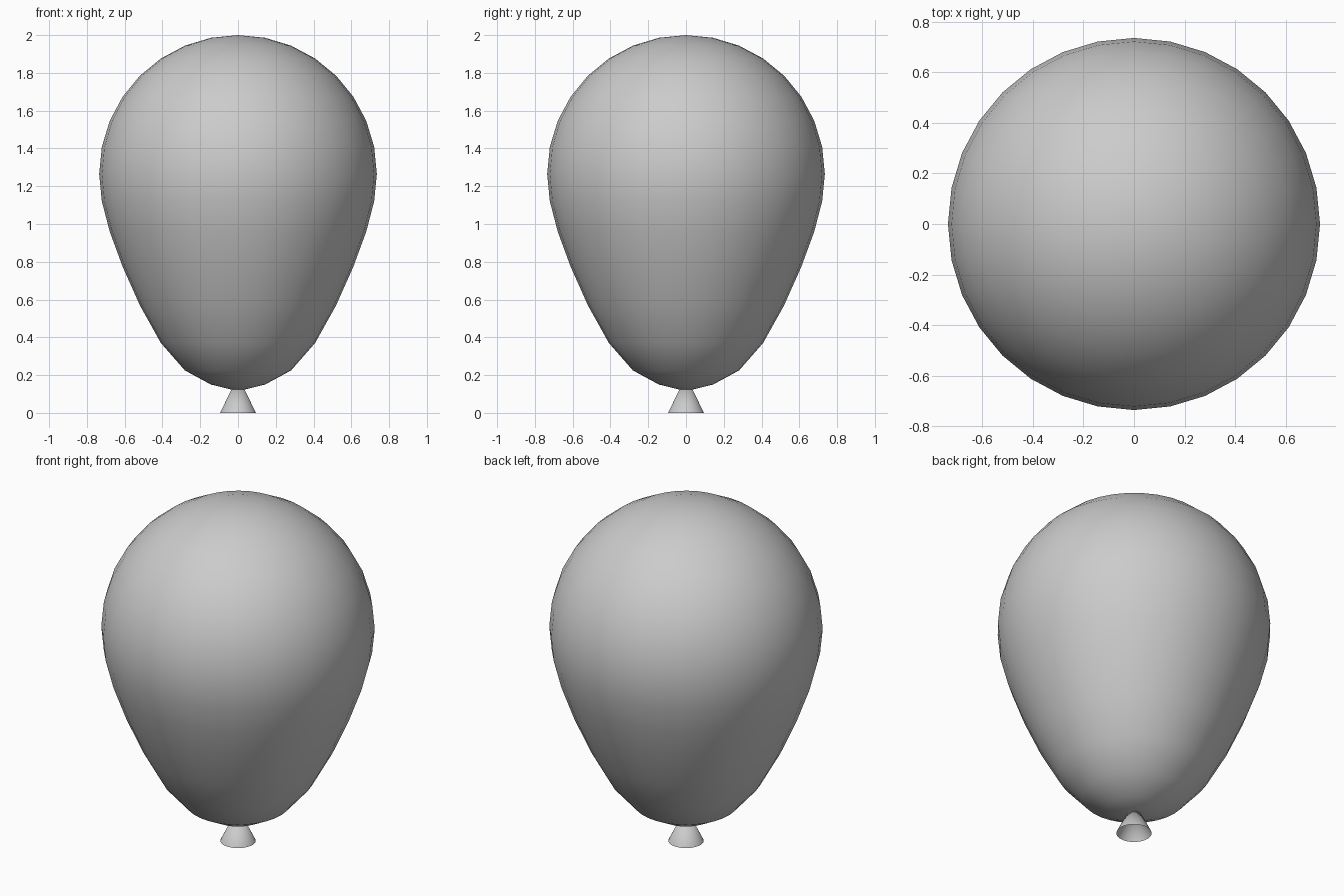
import bpy

if "Cube" in bpy.data.objects:
    bpy.data.objects.remove(bpy.data.objects["Cube"])

RADIUS = 0.735
CENTRE = 2.0 - RADIUS

# Balloon body: round upper half, lower rings drawn down toward the neck
bpy.ops.mesh.primitive_uv_sphere_add(segments=32, ring_count=16, radius=RADIUS)
body = bpy.context.object
body.name = "balloon_body"
lower_z = [1.12, 0.96, 0.775, 0.57, 0.37, 0.225, 0.15, 0.115]
levels = sorted({round(v.co.z, 4) for v in body.data.vertices}, reverse=True)
new_z = {level: z for level, z in zip(levels[9:], lower_z)}
for v in body.data.vertices:
    v.co.z = new_z.get(round(v.co.z, 4), v.co.z + CENTRE)
bpy.ops.object.shade_smooth()

# Neck: open flared cone, its tip tucked inside the body
bpy.ops.mesh.primitive_cone_add(vertices=32, radius1=0.095, radius2=0, depth=0.195,
                                end_fill_type='NOTHING', location=(0, 0, 0.0975))
neck = bpy.context.object
neck.name = "balloon_neck"
bpy.ops.object.shade_smooth()
